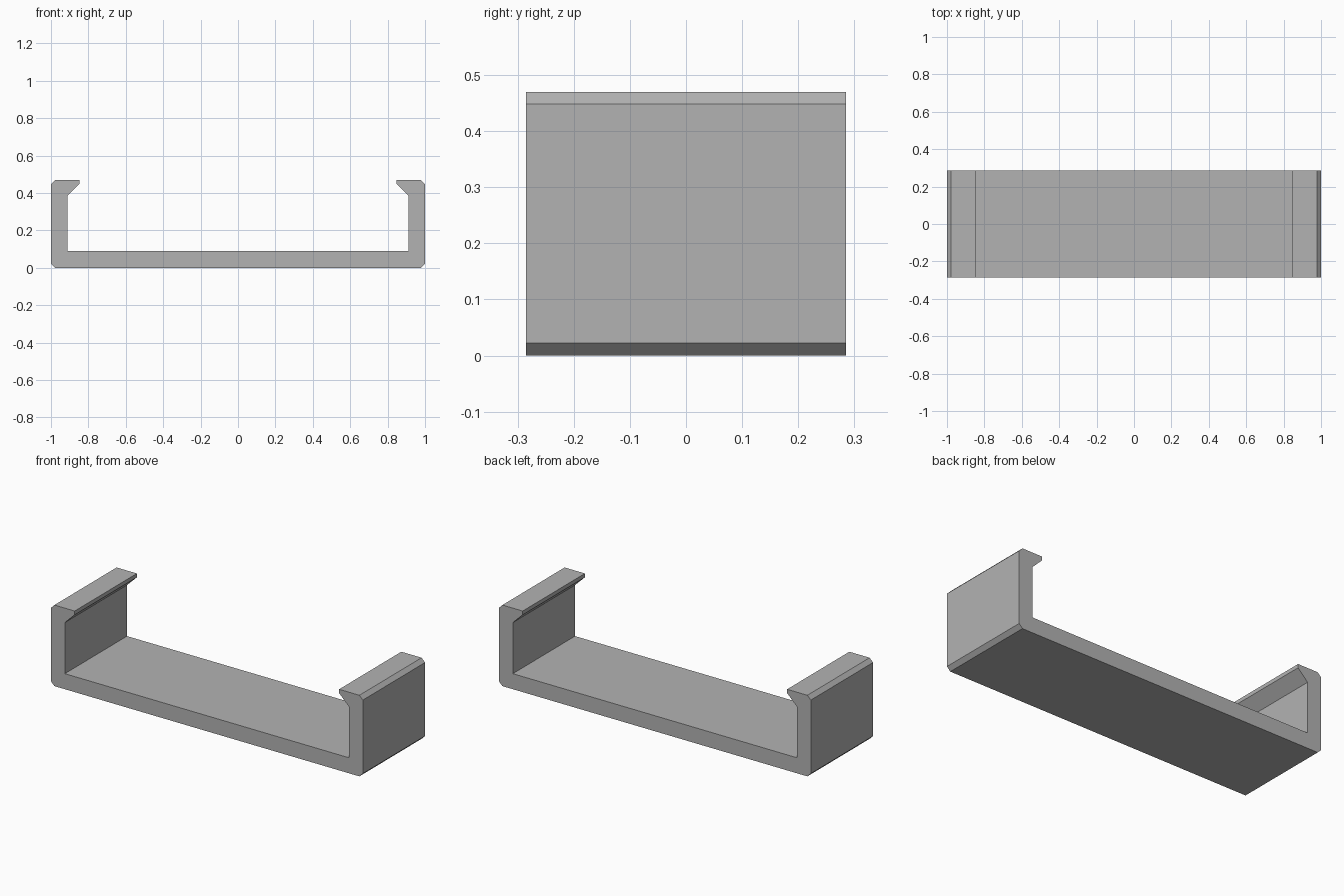
import bpy
import bmesh

if "Cube" in bpy.data.objects:
    bpy.data.objects.remove(bpy.data.objects["Cube"])

HALF_DEPTH = 0.285

# Right half of the clip's cross-section (x, z), from bottom outside to floor inside
half = [(0.978, 0), (1, 0.022), (1, 0.448), (0.978, 0.47),
        (0.848, 0.47), (0.848, 0.448), (0.911, 0.386), (0.911, 0.09)]
profile = half + [(-x, z) for x, z in reversed(half)]

# Extrude the mirrored profile from front to back
bm = bmesh.new()
front = bm.faces.new([bm.verts.new((x, -HALF_DEPTH, z)) for x, z in profile])
result = bmesh.ops.extrude_face_region(bm, geom=[front], use_keep_orig=True)
back_verts = [v for v in result["geom"] if isinstance(v, bmesh.types.BMVert)]
bmesh.ops.translate(bm, vec=(0, 2 * HALF_DEPTH, 0), verts=back_verts)
bmesh.ops.recalc_face_normals(bm, faces=bm.faces)

mesh = bpy.data.meshes.new("channel_clip")
bm.to_mesh(mesh)
bm.free()

# Plain grey finish
grey = bpy.data.materials.new("grey")
grey.diffuse_color = (0.45, 0.45, 0.45, 1)
grey.use_nodes = True
grey.node_tree.nodes["Principled BSDF"].inputs["Base Color"].default_value = grey.diffuse_color
mesh.materials.append(grey)

clip = bpy.data.objects.new("channel_clip", mesh)
bpy.context.collection.objects.link(clip)
